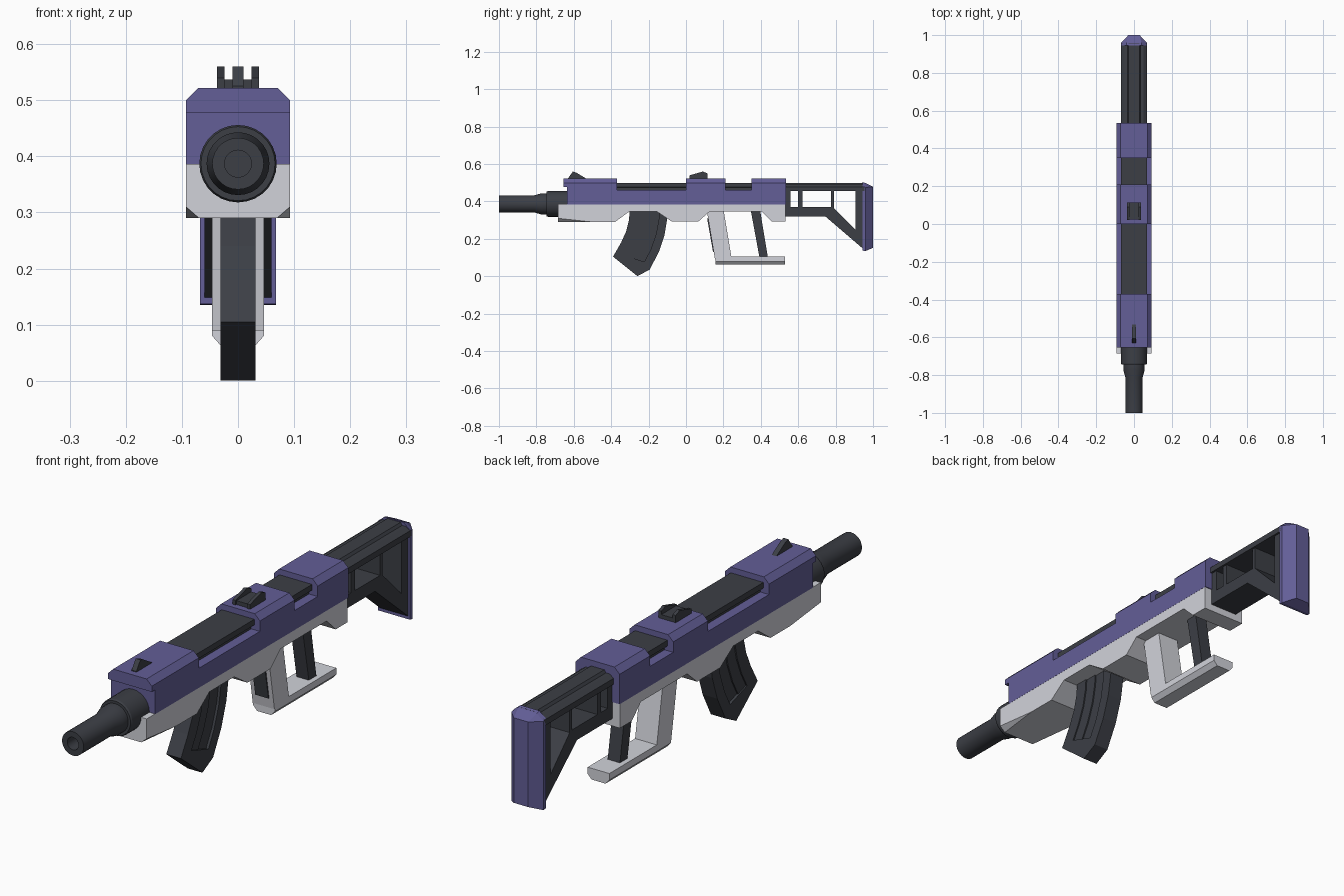
import bpy, bmesh, math
from mathutils import Vector

if "Cube" in bpy.data.objects:
    bpy.data.objects.remove(bpy.data.objects["Cube"])


def material(name, rgb):
    m = bpy.data.materials.new(name)
    m.diffuse_color = (*rgb, 1)
    m.use_nodes = True
    m.node_tree.nodes["Principled BSDF"].inputs["Base Color"].default_value = m.diffuse_color
    return m


PURPLE = material("purple", (0.125, 0.112, 0.31))
DARK = material("dark", (0.045, 0.049, 0.06))
LIGHT = material("light", (0.64, 0.65, 0.70))


def finish(name, bm, mat):
    bmesh.ops.recalc_face_normals(bm, faces=bm.faces)
    me = bpy.data.meshes.new(name)
    bm.to_mesh(me)
    bm.free()
    me.materials.append(mat)
    ob = bpy.data.objects.new(name, me)
    bpy.context.collection.objects.link(ob)
    return ob


def extrude(points, offset):
    bm = bmesh.new()
    f = bm.faces.new([bm.verts.new(p) for p in points])
    r = bmesh.ops.extrude_face_region(bm, geom=[f], use_keep_orig=True)
    moved = [v for v in r["geom"] if isinstance(v, bmesh.types.BMVert)]
    bmesh.ops.translate(bm, verts=moved, vec=offset)
    bmesh.ops.recalc_face_normals(bm, faces=bm.faces)
    return bm


def side(yz, x0, x1):
    """Side profile (y, z) extruded across x."""
    return extrude([(x0, y, z) for y, z in yz], (x1 - x0, 0, 0))


def plate(name, yz, hw, mat):
    return finish(name, side(yz, -hw, hw), mat)


def section(name, half, y0, y1, mat):
    """Half cross-section (x, z), mirrored and extruded along y."""
    pts = half + [(-x, z) for x, z in reversed(half) if x > 0]
    return finish(name, extrude([(x, y0, z) for x, z in pts], (0, y1 - y0, 0)), mat)


def rect(y0, y1, z0, z1):
    return [(y0, z0), (y1, z0), (y1, z1), (y0, z1)]


# Upper receiver with three raised blocks and chamfered top edges
bm = side([(-0.635, 0.385), (0.535, 0.385), (0.535, 0.522), (0.35, 0.522), (0.35, 0.46),
           (0.21, 0.46), (0.21, 0.522), (0, 0.522), (0, 0.46), (-0.37, 0.46),
           (-0.37, 0.522), (-0.655, 0.522), (-0.655, 0.478), (-0.635, 0.478)], -0.093, 0.093)
edges = [e for e in bm.edges if all(v.co.z > 0.52 for v in e.verts)
         and abs(e.verts[0].co.x - e.verts[1].co.x) < 0.01]
bmesh.ops.bevel(bm, geom=edges, offset=0.022, segments=1, affect='EDGES')
finish("upper_receiver", bm, PURPLE)

# Dark rail showing in the gaps between the blocks
section("top_rail", [(0.056, 0.42), (0.056, 0.474), (0.069, 0.478), (0.069, 0.5)],
        -0.4, 0.4, DARK)

# Lower receiver with arches and clipped front corners
bm = side([(-0.685, 0.386), (-0.685, 0.29), (-0.38, 0.29), (-0.305, 0.345), (-0.155, 0.345),
           (-0.075, 0.292), (0.065, 0.292), (0.125, 0.345), (0.405, 0.345), (0.46, 0.292),
           (0.532, 0.292), (0.532, 0.386)], -0.0925, 0.0925)
for s in (-1, 1):
    r = bmesh.ops.bisect_plane(bm, geom=bm.verts[:] + bm.edges[:] + bm.faces[:],
                               plane_co=(s * 0.0925, -0.5, 0.29),
                               plane_no=(s / 0.023, -1 / 0.185, -1 / 0.02), clear_outer=True)
    bmesh.ops.holes_fill(bm, edges=[e for e in bm.edges if e.is_boundary])
finish("lower_receiver", bm, LIGHT)

# Barrel, turned around the y axis
bm = bmesh.new()
outline = [(0, -0.93), (0.024, -0.93), (0.024, -1), (0.046, -1), (0.046, -0.81),
           (0.056, -0.775), (0.056, -0.745), (0.066, -0.745), (0.069, -0.738),
           (0.069, -0.6), (0, -0.6)]
vs = [bm.verts.new((r, y, 0.387)) for r, y in outline]
es = [bm.edges.new(p) for p in zip(vs, vs[1:])]
bmesh.ops.spin(bm, geom=vs + es, cent=(0, 0, 0.387), axis=(0, 1, 0),
               angle=math.tau, steps=28, use_merge=True)
bmesh.ops.remove_doubles(bm, verts=bm.verts, dist=1e-5)
barrel = finish("barrel", bm, DARK)
bpy.context.view_layer.objects.active = barrel
barrel.select_set(True)
bpy.ops.object.shade_smooth_by_angle(angle=math.radians(20))

# Curved magazine: core, side ribs and foot
front = [Vector(p) for p in [(-0.3, 0.36), (-0.305, 0.3), (-0.32, 0.24), (-0.347, 0.18), (-0.39, 0.105)]]
back = [Vector(p) for p in [(-0.1, 0.36), (-0.1, 0.31), (-0.115, 0.22), (-0.145, 0.13), (-0.195, 0.035)]]
tip = Vector((-0.26, 0.001))
plate("magazine_core", front + [tip] + back[::-1], 0.021, DARK)
for i, (u0, u1, hw) in enumerate([(0, 0.26, 0.031), (0.26, 0.5, 0.026), (0.78, 1, 0.031)]):
    a = [f.lerp(b, u0) for f, b in zip(front, back)]
    b = [f.lerp(b, u1) for f, b in zip(front, back)]
    plate(f"magazine_rib_{i}", a + b[::-1], hw, DARK)
plate("magazine_foot", [front[3].lerp(front[4], 0.7), front[4], tip, back[4],
                        back[3].lerp(back[4], 0.7)], 0.031, DARK)

# Grip, its dark front inlay, the lower guard bar and rear strut
plate("grip", [(0.11, 0.36), (0.2, 0.36), (0.245, 0.09), (0.155, 0.09)], 0.046, LIGHT)
plate("grip_inlay", [(0.113, 0.31), (0.15, 0.31), (0.17, 0.13), (0.1445, 0.13)], 0.028, DARK)
section("guard_bar", [(0.03, 0.062), (0.046, 0.08), (0.046, 0.105)], 0.158, 0.53, LIGHT)
plate("rear_strut", [(0.345, 0.36), (0.395, 0.36), (0.438, 0.1), (0.393, 0.1)], 0.026, DARK)

# Stock: ridged top tube, open frame and butt plate
section("stock_tube", [(0.068, 0.455), (0.068, 0.478), (0.05, 0.49), (0.035, 0.49), (0.028, 0.5)],
        0.5, 0.955, DARK)
plate("stock_lower_frame", [(0.5, 0.32), (0.745, 0.32), (0.955, 0.14), (0.955, 0.47), (0.905, 0.47),
                            (0.905, 0.25), (0.785, 0.37), (0.5, 0.37)], 0.06, DARK)
for i, (y0, y1) in enumerate([(0.53, 0.56), (0.6, 0.622), (0.775, 0.79)]):
    plate(f"stock_post_{i}", rect(y0, y1, 0.35, 0.47), 0.06, DARK)
bm = bmesh.new()
for s in (-1, 1):
    for x, y, z in [(0.068, 0.945, 0.137), (0.068, 0.96, 0.135), (0.068, 0.945, 0.48),
                    (0.068, 0.96, 0.475), (0.04, 0.945, 0.503), (0.04, 0.96, 0.498),
                    (0.03, 1, 0.152), (0.03, 1, 0.478)]:
        bm.verts.new((s * x, y, z))
bmesh.ops.convex_hull(bm, input=bm.verts)
bmesh.ops.dissolve_limit(bm, angle_limit=0.02, verts=bm.verts, edges=bm.edges)
finish("butt_plate", bm, PURPLE)

# Sights
plate("front_sight", [(-0.63, 0.515), (-0.63, 0.525), (-0.605, 0.56), (-0.585, 0.553),
                      (-0.53, 0.52), (-0.53, 0.515)], 0.01, DARK)
plate("rear_sight_base", rect(0.025, 0.115, 0.515, 0.537), 0.037, DARK)
for s, label in ((-1, "left"), (1, "right")):
    finish(f"rear_sight_{label}", side([(0.02, 0.515), (0.02, 0.54), (0.09, 0.56), (0.115, 0.55),
                                        (0.115, 0.515)], s * 0.024, s * 0.037), DARK)
